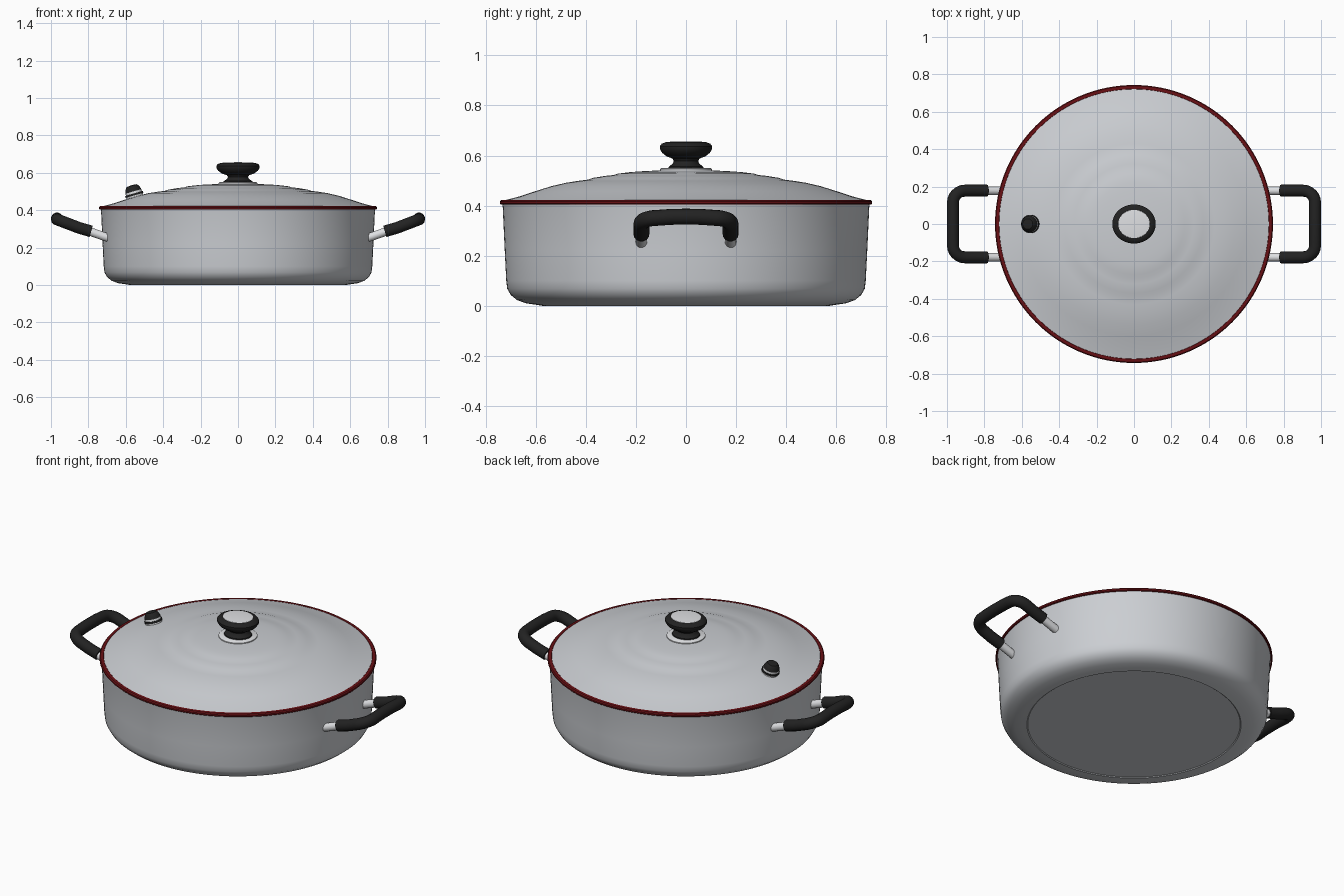
import bpy, bmesh, math
from mathutils import Vector

if "Cube" in bpy.data.objects:
    bpy.data.objects.remove(bpy.data.objects["Cube"])


def material(name, rgb):
    m = bpy.data.materials.new(name)
    m.diffuse_color = (*rgb, 1)
    m.use_nodes = True
    m.node_tree.nodes["Principled BSDF"].inputs["Base Color"].default_value = m.diffuse_color
    return m


STEEL = material("brushed_steel", (0.60, 0.62, 0.65))
CHROME = material("bright_steel", (0.74, 0.75, 0.77))
RED = material("dark_red", (0.14, 0.005, 0.007))
BLACK = material("black_plastic", (0.016, 0.016, 0.016))


def smooth(ob, angle=35):
    bpy.ops.object.select_all(action='DESELECT')
    ob.select_set(True)
    bpy.context.view_layer.objects.active = ob
    bpy.ops.object.shade_smooth_by_angle(angle=math.radians(angle))


def lathe(name, profile, mat, seg=96, loc=(0, 0, 0), scale_y=1.0, tilt=0.0):
    """Spin an (r, z) profile around the z axis."""
    bm = bmesh.new()
    rings = []
    for r, z in profile:
        if r < 1e-6:
            rings.append([bm.verts.new((0, 0, z))])
        else:
            rings.append([bm.verts.new((r * math.cos(2 * math.pi * i / seg),
                                        r * scale_y * math.sin(2 * math.pi * i / seg), z))
                          for i in range(seg)])
    for a, b in zip(rings, rings[1:]):
        if len(a) == 1 and len(b) == 1:
            continue
        for i in range(seg):
            j = (i + 1) % seg
            if len(a) == 1:
                vs = [a[0], b[j], b[i]]
            elif len(b) == 1:
                vs = [a[i], a[j], b[0]]
            else:
                vs = [a[i], a[j], b[j], b[i]]
            bm.faces.new(vs)
    bmesh.ops.remove_doubles(bm, verts=bm.verts, dist=1e-6)
    bmesh.ops.recalc_face_normals(bm, faces=bm.faces)
    me = bpy.data.meshes.new(name)
    bm.to_mesh(me)
    bm.free()
    me.materials.append(mat)
    ob = bpy.data.objects.new(name, me)
    ob.location = loc
    ob.rotation_euler = (0, tilt, 0)
    bpy.context.collection.objects.link(ob)
    smooth(ob)
    return ob


def tube(name, points, radius, mat):
    cu = bpy.data.curves.new(name, 'CURVE')
    cu.dimensions = '3D'
    cu.bevel_depth = radius
    cu.bevel_resolution = 5
    cu.use_fill_caps = True
    sp = cu.splines.new('POLY')
    sp.points.add(len(points) - 1)
    for p, co in zip(sp.points, points):
        p.co = (*co, 1)
    cu.materials.append(mat)
    ob = bpy.data.objects.new(name, cu)
    bpy.context.collection.objects.link(ob)
    bpy.ops.object.select_all(action='DESELECT')
    ob.select_set(True)
    bpy.context.view_layer.objects.active = ob
    bpy.ops.object.convert(target='MESH')
    smooth(bpy.context.view_layer.objects.active, 50)


# Pot body: rounded foot, slightly flared wall, hollow inside
lathe("pot_body", [(0, 0.004), (0.57, 0.004), (0.575, 0.0), (0.60, 0.004), (0.64, 0.010), (0.675, 0.023),
                   (0.70, 0.043), (0.714, 0.068), (0.718, 0.10), (0.724, 0.22),
                   (0.732, 0.395), (0.734, 0.405), (0.712, 0.405),
                   (0.70, 0.10), (0.67, 0.04), (0.60, 0.022), (0, 0.02)], STEEL, 128)

# Red rim seal
lathe("rim_seal", [(0.715, 0.404), (0.739, 0.404), (0.743, 0.408), (0.743, 0.416),
                   (0.738, 0.422), (0.722, 0.423), (0.715, 0.418), (0.715, 0.404)], RED, 128)

# Domed lid with shallow steps
lathe("lid", [(0.725, 0.421), (0.66, 0.438), (0.60, 0.458), (0.54, 0.477), (0.48, 0.491),
              (0.43, 0.499), (0.39, 0.504), (0.37, 0.511), (0.32, 0.519), (0.29, 0.522),
              (0.27, 0.528), (0.22, 0.534), (0.18, 0.537), (0.10, 0.541), (0, 0.542),
              (0, 0.532), (0.20, 0.525), (0.45, 0.485), (0.725, 0.412), (0.725, 0.421)], STEEL, 128)

# Lid knob
lathe("knob_plate", [(0, 0.535), (0.104, 0.535), (0.104, 0.546), (0.098, 0.550), (0, 0.550)], CHROME, 48)
lathe("knob", [(0, 0.548), (0.078, 0.548), (0.076, 0.556), (0.06, 0.566), (0.054, 0.578),
               (0.06, 0.588), (0.085, 0.596), (0.105, 0.610), (0.116, 0.626), (0.116, 0.637),
               (0.108, 0.647), (0.09, 0.653), (0, 0.653)], BLACK, 64, scale_y=0.9)
lathe("knob_cap", [(0.086, 0.651), (0.084, 0.654), (0.06, 0.656), (0, 0.657)], CHROME, 48, scale_y=0.9)

# Steam vent, leaning with the lid slope
vent = dict(seg=40, loc=(-0.55, 0, 0.468), tilt=-0.28)
lathe("vent_base", [(0, -0.02), (0.046, -0.02), (0.046, 0.012), (0, 0.012)], CHROME, **vent)
lathe("vent_band", [(0, 0.012), (0.049, 0.012), (0.049, 0.023), (0, 0.023)], BLACK, **vent)
lathe("vent_ring", [(0, 0.023), (0.045, 0.023), (0.044, 0.034), (0, 0.034)], CHROME, **vent)
lathe("vent_cap", [(0, 0.034), (0.044, 0.034), (0.041, 0.046), (0.034, 0.06), (0.028, 0.066),
                   (0, 0.069)], BLACK, **vent)

# Side handles: steel stubs and a bent black grip on each side
for side, label in ((1, "right"), (-1, "left")):
    half = [Vector((0.785, 0.178, 0.287)), Vector((0.85, 0.178, 0.306)), Vector((0.905, 0.178, 0.327))]
    for k in range(1, 7):
        a = math.radians(15 * k)
        half.append(Vector((0.905 + 0.063 * math.sin(a), 0.115 + 0.063 * math.cos(a),
                            0.327 + 0.024 * math.sin(a))))
    half += [Vector((0.968, 0.06, 0.355)), Vector((0.968, 0, 0.356))]
    path = half + [Vector((p.x, -p.y, p.z)) for p in reversed(half[:-1])]
    tube("grip_" + label, [(p.x * side, p.y, p.z) for p in path], 0.032, BLACK)
    for y, end in ((0.178, "back"), (-0.178, "front")):
        tube("stub_%s_%s" % (label, end),
             [(0.69 * side, y, 0.252), (0.72 * side, y, 0.261), (0.81 * side, y, 0.293)], 0.023, CHROME)
